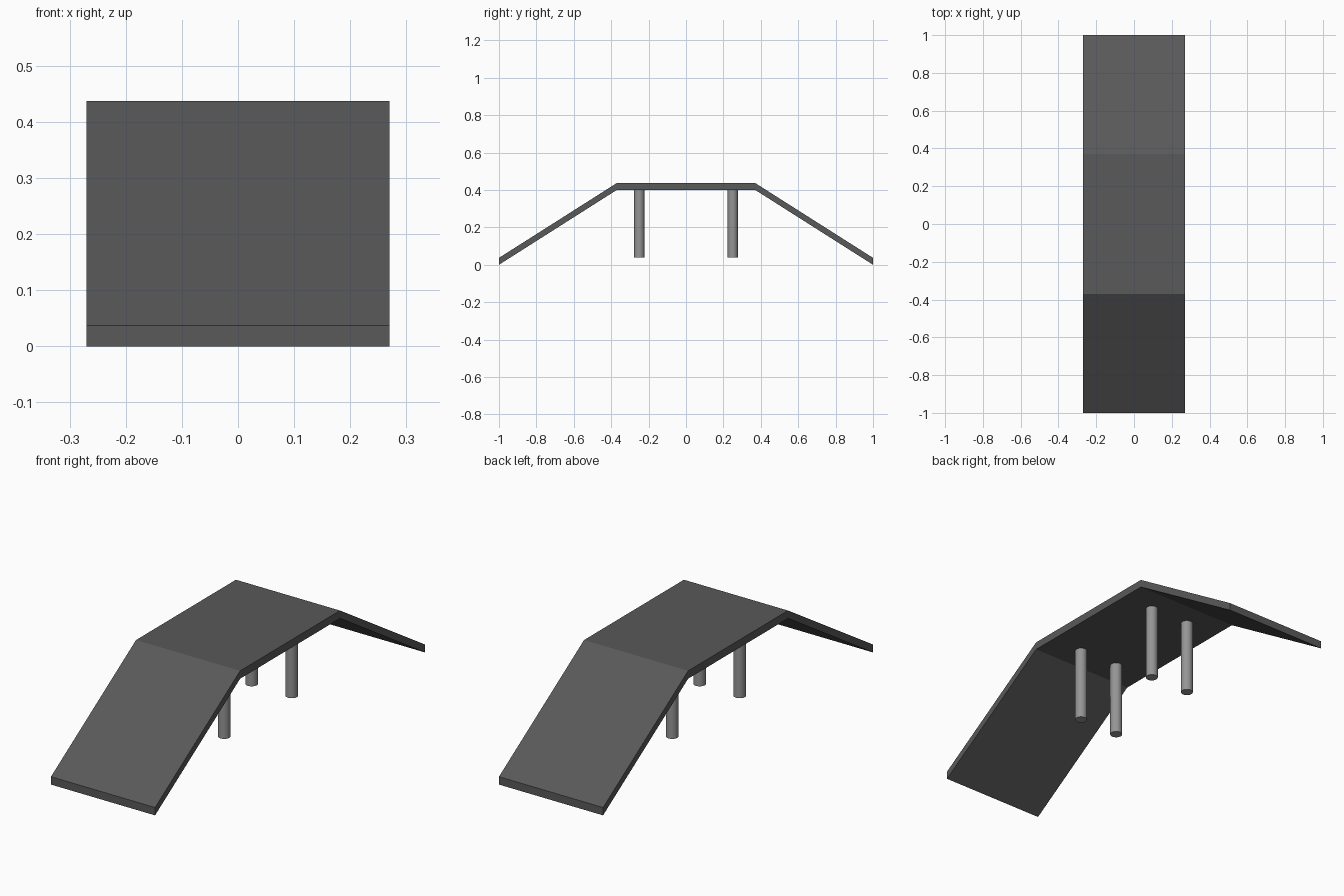
import bpy, bmesh

if "Cube" in bpy.data.objects:
    bpy.data.objects.remove(bpy.data.objects["Cube"])


def grey(name, v):
    mat = bpy.data.materials.new(name)
    mat.diffuse_color = (v, v, v, 1)
    mat.use_nodes = True
    mat.node_tree.nodes["Principled BSDF"].inputs["Base Color"].default_value = mat.diffuse_color
    return mat


dark, light = grey("dark_grey", 0.1), grey("light_grey", 0.3)

# Ramp deck: bent side profile (y, z) extruded across the width
HALF_W, THICK = 0.27, 0.037
top = [(-1, THICK), (-0.37, 0.437), (0.37, 0.437), (1, THICK)]
bm = bmesh.new()
strips = []
for x in (-HALF_W, HALF_W):
    upper = [bm.verts.new((x, y, z)) for y, z in top]
    lower = [bm.verts.new((x, y, z - THICK)) for y, z in top]
    strips.append((upper, lower))
(lu, ll), (ru, rl) = strips
for i in range(3):
    for a, b in ((lu, ru), (ru, rl), (rl, ll), (ll, lu)):
        bm.faces.new((a[i], a[i + 1], b[i + 1], b[i]))
for i in (0, 3):
    bm.faces.new((lu[i], ru[i], rl[i], ll[i]))
bmesh.ops.recalc_face_normals(bm, faces=bm.faces)
mesh = bpy.data.meshes.new("ramp_deck")
bm.to_mesh(mesh)
bm.free()
mesh.materials.append(dark)
bpy.context.collection.objects.link(bpy.data.objects.new("ramp_deck", mesh))

# Four round legs under the flat span
Z0, Z1 = 0.04, 0.40
for side, x in (("left", -0.104), ("right", 0.104)):
    for end, y in (("front", -0.25), ("back", 0.25)):
        bpy.ops.mesh.primitive_cylinder_add(
            vertices=32, radius=0.027, depth=Z1 - Z0, location=(x, y, (Z0 + Z1) / 2))
        leg = bpy.context.object
        leg.name = f"{end}_{side}_leg"
        leg.data.materials.append(light)
        bpy.ops.object.shade_smooth_by_angle()
